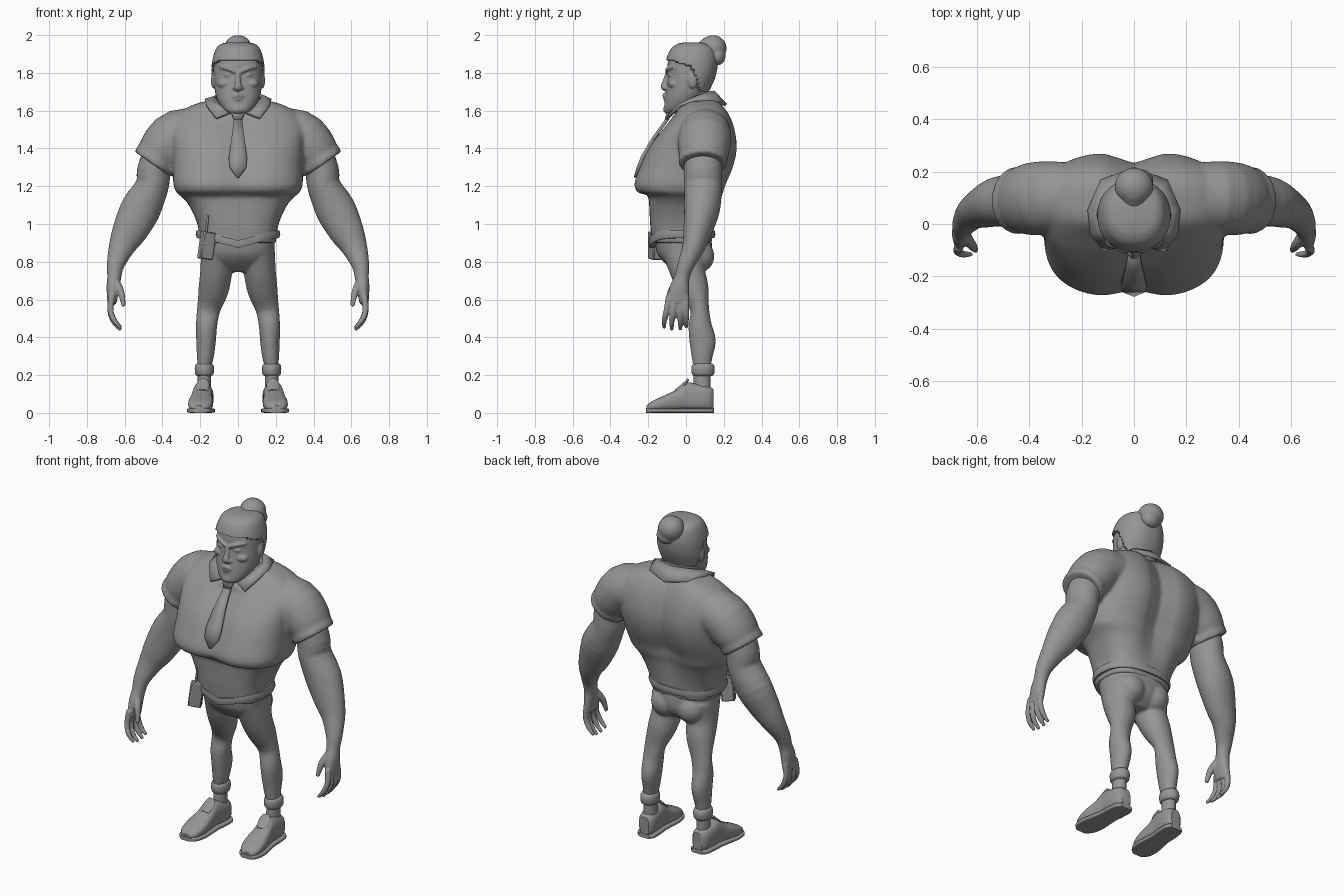
import bpy, bmesh, math
from mathutils import Vector, Matrix

cube = bpy.data.objects.get("Cube")
if cube:
    bpy.data.objects.remove(cube, do_unlink=True)

clay = bpy.data.materials.new("plain_grey")
clay.use_nodes = True
clay.diffuse_color = (0.3, 0.3, 0.3, 1)
clay.node_tree.nodes["Principled BSDF"].inputs["Base Color"].default_value = clay.diffuse_color
X, Y, Z = Vector((1, 0, 0)), Vector((0, 1, 0)), Vector((0, 0, 1))


def resample(path, steps):
    """Catmull-Rom curve through the rows of a path."""
    rows = []
    for i in range(len(path) - 1):
        quad = zip(path[max(i - 1, 0)], path[i], path[i + 1], path[min(i + 2, len(path) - 1)])
        quad = list(quad)
        for j in range(steps):
            t = j / steps
            rows.append([b + t * ((c - a) + t * ((2*a - 5*b + 4*c - d) + t * (3*b - a - 3*c + d))) / 2
                         for a, b, c, d in quad])
    return rows + [list(path[-1])]


def tube(bm, path, ref=Y, axis=None, power=1.0, side=1, sides=32, steps=3):
    """Closed tube; each row is x, y, z, cross radius, radius along ref."""
    rows = resample(path, steps)
    centres = [Vector(r[:3]) for r in rows]
    rings = []
    for i, row in enumerate(rows):
        t = axis or (centres[min(i + 1, len(rows) - 1)] - centres[max(i - 1, 0)]).normalized()
        b = (ref - t * ref.dot(t)).normalized()
        a = t.cross(b)
        ring = []
        for k in range(sides):
            angle = math.tau * k / sides
            c, s = math.cos(angle), math.sin(angle)
            p = centres[i] + a * row[3] * math.copysign(abs(c) ** power, c) \
                + b * row[4] * math.copysign(abs(s) ** power, s)
            ring.append(bm.verts.new((p.x * side, p.y, p.z)))
        rings.append(ring)
    for low, high in zip(rings, rings[1:]):
        for k in range(sides):
            m = (k + 1) % sides
            bm.faces.new((low[k], low[m], high[m], high[k]))
    bm.faces.new(rings[0])
    bm.faces.new(rings[-1])


def stack(bm, rows, grow=0.0, **options):
    """Level rings; each row is z, half width, front y, back y."""
    path = [(0, (f + b) / 2, z, w + grow, (b - f) / 2 + grow) for z, w, f, b in rows]
    tube(bm, path, axis=Z, **options)


def ball(bm, centre, radii):
    place = Matrix.Translation(centre) @ Matrix.Diagonal((*radii, 1))
    bmesh.ops.create_uvsphere(bm, u_segments=24, v_segments=16, radius=1, matrix=place)


def finish(name, bm, voxel=0, relax=0, thick=0, bevel=0):
    bmesh.ops.recalc_face_normals(bm, faces=bm.faces)
    mesh = bpy.data.meshes.new(name)
    bm.to_mesh(mesh)
    bm.free()
    mesh.materials.append(clay)
    obj = bpy.data.objects.new(name, mesh)
    bpy.context.collection.objects.link(obj)
    bpy.ops.object.select_all(action='DESELECT')
    obj.select_set(True)
    bpy.context.view_layer.objects.active = obj
    bpy.ops.object.shade_smooth_by_angle(angle=math.radians(40))
    if voxel:
        mod = obj.modifiers.new("blend", 'REMESH')
        mod.mode, mod.voxel_size, mod.use_smooth_shade = 'VOXEL', voxel, True
        mod = obj.modifiers.new("relax", 'SMOOTH')
        mod.factor, mod.iterations = 0.5, relax
    if thick:
        mod = obj.modifiers.new("thickness", 'SOLIDIFY')
        mod.thickness, mod.offset = thick, 0
    if bevel:
        obj.modifiers.new("bevel", 'BEVEL').width = bevel
    return obj


def ribbon(name, pairs, thick):
    """Thin cloth strip between two edges."""
    bm = bmesh.new()
    verts = [[bm.verts.new(p) for p in pair] for pair in pairs]
    for (a, b), (c, d) in zip(verts, verts[1:]):
        bm.faces.new((a, b, d, c))
    finish(name, bm, thick=thick)


# Shirt: chest with hanging pecs, spine groove and short sleeves
bm = bmesh.new()
stack(bm, [(.9, .2, -.18, .135), (1, .215, -.19, .155), (1.1, .26, -.195, .18),
           (1.15, .305, -.205, .2), (1.165, .325, -.26, .205), (1.21, .342, -.282, .22),
           (1.3, .345, -.252, .258), (1.4, .35, -.205, .278), (1.5, .36, -.13, .265),
           (1.58, .32, -.06, .235), (1.63, .24, -.025, .2), (1.66, .13, .0, .17)],
      power=.72, sides=64)
for v in bm.verts:
    crease = math.exp(-(v.co.x / .08) ** 2)
    if v.co.y > .1:
        v.co.y -= .045 * crease * min(1, max(0, (v.co.z - .95) * 4))
    elif v.co.y < -.1 and v.co.z > 1.155:
        v.co.y += .03 * crease
for side in (1, -1):
    tube(bm, [(.18, .1, 1.48, .13, .13), (.32, .1, 1.47, .135, .14), (.395, .095, 1.4, .128, .138),
              (.43, .09, 1.348, .113, .125), (.436, .09, 1.34, .12, .13), (.452, .09, 1.317, .116, .127)],
         side=side)
finish("shirt", bm, voxel=.011, relax=3)

# Arms with palm, curled fingers and thumb
for label, side in (("left", 1), ("right", -1)):
    bm = bmesh.new()
    tube(bm, [(.41, .09, 1.38, .09, .1), (.445, .09, 1.28, .09, .1), (.455, .09, 1.2, .088, .1),
              (.515, .085, 1.08, .106, .095), (.575, .06, .96, .092, .075), (.615, .04, .88, .07, .06),
              (.648, .0, .785, .047, .044), (.655, -.02, .72, .037, .04), (.662, -.035, .66, .034, .052),
              (.667, -.045, .58, .024, .058)], side=side)
    for i, tip in enumerate((-.115, -.075, -.03, .002)):
        base = -.09 + .03 * i
        drop = .01 * abs(i - 1.4)
        tube(bm, [(.668, base, .62, .018, .017), (.675, (base + tip) / 2, .53 + drop, .016, .016),
                  (.655, tip, .475 + drop, .014, .014), (.62, tip, .435 + drop, .009, .009)],
             side=side, sides=12)
    tube(bm, [(.65, -.04, .7, .022, .026), (.62, -.08, .64, .019, .019), (.605, -.1, .565, .011, .011)],
         side=side, sides=12)
    finish(label + "_arm", bm, voxel=.006, relax=2)

# Trousers: hips, buttocks, thighs and calves
bm = bmesh.new()
stack(bm, [(.95, .195, -.17, .13), (.85, .19, -.155, .14), (.79, .16, -.11, .12), (.745, .07, -.05, .07)],
      power=.85)
for side in (1, -1):
    ball(bm, (side * .085, .07, .83), (.085, .08, .085))
    tube(bm, [(.105, .0, .86, .09, .13), (.115, .01, .75, .085, .095), (.13, .045, .65, .08, .077),
              (.155, .072, .55, .062, .05), (.167, .075, .46, .056, .062), (.169, .088, .38, .052, .07),
              (.173, .085, .3, .045, .056), (.178, .085, .23, .036, .046), (.178, .085, .1, .038, .046)],
         side=side)
finish("trousers", bm, voxel=.008, relax=4)

# Belt dipping to a point at the front
bm = bmesh.new()
stack(bm, [(.925, .2, -.17, .13), (.925, .217, -.192, .15), (.945, .224, -.198, .156),
           (.965, .22, -.195, .152), (.965, .2, -.17, .13)], power=.85, sides=64, steps=1)
for v in bm.verts:
    if v.co.y < 0:
        v.co.z -= .052 * (1 - min(1, abs(v.co.x) / .2))
finish("belt", bm)

# Sock bands, shoes and soles
shoe = [(.146, .03, .125), (.12, .05, .14), (.05, .054, .155), (.005, .052, .16), (-.05, .058, .122),
        (-.12, .066, .09), (-.18, .056, .062), (-.208, .028, .038)]
for label, side in (("left", 1), ("right", -1)):
    bm = bmesh.new()
    tube(bm, [(.178, .09, .195, .036, .046), (.178, .09, .205, .048, .058), (.178, .09, .235, .051, .062),
              (.178, .09, .255, .046, .056), (.178, .09, .262, .036, .046)], axis=Z, side=side)
    finish(label + "_sock_band", bm)
    bm = bmesh.new()
    tube(bm, [(.189 - y * .07, y, top / 2 + .005, w, top / 2 - .005) for y, w, top in shoe],
         ref=Z, axis=Y, power=.75, side=side)
    tube(bm, [(.19, -.05, .115, .03, .012), (.186, -.01, .15, .036, .01), (.184, .012, .178, .02, .006)],
         ref=Z, side=side, sides=16)
    finish(label + "_shoe", bm)
    bm = bmesh.new()
    tube(bm, [(.189 - y * .07, y * 1.02, .0125, w + .007, .0125) for y, w, top in shoe],
         ref=Z, axis=Y, power=.4, side=side)
    finish(label + "_sole", bm)

# Head with brow, eyes, nose, frowning lips, cheeks and ears
skull = [(1.585, .045, -.108, -.03), (1.605, .075, -.116, .02), (1.65, .106, -.112, .07),
         (1.7, .122, -.107, .11), (1.78, .13, -.098, .145), (1.86, .126, -.096, .158),
         (1.92, .106, -.07, .145), (1.945, .08, -.035, .11), (1.953, .04, .0, .07)]
bm = bmesh.new()
stack(bm, skull, power=.9, sides=40)
tube(bm, [(0, .05, 1.56, .11, .09), (0, .045, 1.66, .1, .08), (0, .04, 1.75, .1, .08)])
tube(bm, [(0, -.092, 1.81, .012, .012), (0, -.108, 1.76, .014, .014), (0, -.118, 1.725, .022, .016),
          (0, -.108, 1.712, .018, .01)], sides=16)
tube(bm, [(-.045, -.09, 1.66, .006, .008), (0, -.116, 1.682, .01, .012), (.045, -.09, 1.66, .006, .008)],
     ref=Z, sides=12)
tube(bm, [(-.038, -.092, 1.652, .006, .006), (0, -.112, 1.662, .01, .01), (.038, -.092, 1.652, .006, .006)],
     ref=Z, sides=12)
ball(bm, (0, -.095, 1.607), (.04, .026, .025))
for side in (1, -1):
    tube(bm, [(.012, -.098, 1.803, .012, .01), (.05, -.094, 1.822, .013, .012), (.095, -.062, 1.832, .01, .01)],
         ref=Z, side=side, sides=12)
    ball(bm, (side * .05, -.082, 1.788), (.024, .014, .011))
    ball(bm, (side * .07, -.062, 1.742), (.04, .034, .026))
    ball(bm, (side * .016, -.108, 1.72), (.014, .012, .01))
    ball(bm, (side * .13, .035, 1.76), (.013, .026, .042))
finish("head", bm, voxel=.005, relax=2)

# Hair cap, tucked inside the skull over the face, and top bun
bm = bmesh.new()
stack(bm, [r for r in skull if r[0] >= 1.7], grow=.011, power=.9, sides=64, steps=8)
for v in bm.verts:
    x, y, z = v.co
    v.co.z += .008 * max(0, z - 1.86) / .09
    hairline = 1.868 - max(0, y + .09) * .35 - .12 * (abs(x) - .06) ** 2
    if z < hairline and y < .02 + .35 * (1.84 - z):
        v.co = Vector((x * .84, .03 + (y - .03) * .84, z))
finish("hair", bm)
bm = bmesh.new()
ball(bm, (0, .143, 1.93), (.074, .072, .07))
tube(bm, [(0, .07, 1.88, .06, .07), (0, .1, 1.91, .062, .06), (0, .14, 1.945, .06, .06)])
ball(bm, (.02, .165, 1.89), (.055, .045, .05))
finish("hair_bun", bm, voxel=.007, relax=3)

# Open shirt collar
half = [((0, .145, 1.7), (0, .212, 1.63)), ((.09, .115, 1.695), (.125, .165, 1.645)),
        ((.125, .05, 1.67), (.175, .055, 1.655)), ((.1, -.02, 1.635), (.167, -.035, 1.628)),
        ((.022, -.075, 1.598), (.115, -.1, 1.56))]
mirrored = [[(-x, y, z) for x, y, z in pair] for pair in half[:0:-1]]
ribbon("collar", mirrored + half, .016)

# Necktie: knot, front blade and the tail behind it
for name, rows in (("tie_knot", [(1.612, .034, -.075), (1.585, .034, -.095), (1.55, .02, -.105)]),
                   ("tie_blade", [(1.56, .02, -.095), (1.45, .034, -.175), (1.35, .048, -.232),
                                  (1.3, .044, -.252), (1.245, .004, -.268)])):
    ribbon(name, [((-w, y, z), (w, y, z)) for z, w, y in rows], .018)
ribbon("tie_tail", [((-.02, -.14, 1.48), (.01, -.14, 1.48)), ((-.05, -.222, 1.345), (-.02, -.222, 1.345))], .014)

# Radio on the right hip with its antenna
bm = bmesh.new()
tilt = Matrix.Translation((-.165, -.165, .885)) @ Matrix.Rotation(math.radians(8), 4, 'Y') \
    @ Matrix.Rotation(math.radians(25), 4, 'Z')
bmesh.ops.create_cube(bm, size=1, matrix=tilt @ Matrix.Diagonal((.075, .05, .145, 1)))
finish("radio", bm, bevel=.006)
bm = bmesh.new()
tube(bm, [(-.172, -.165, .93, .007, .007), (-.158, -.165, 1.045, .005, .005)], sides=10)
finish("radio_antenna", bm)
